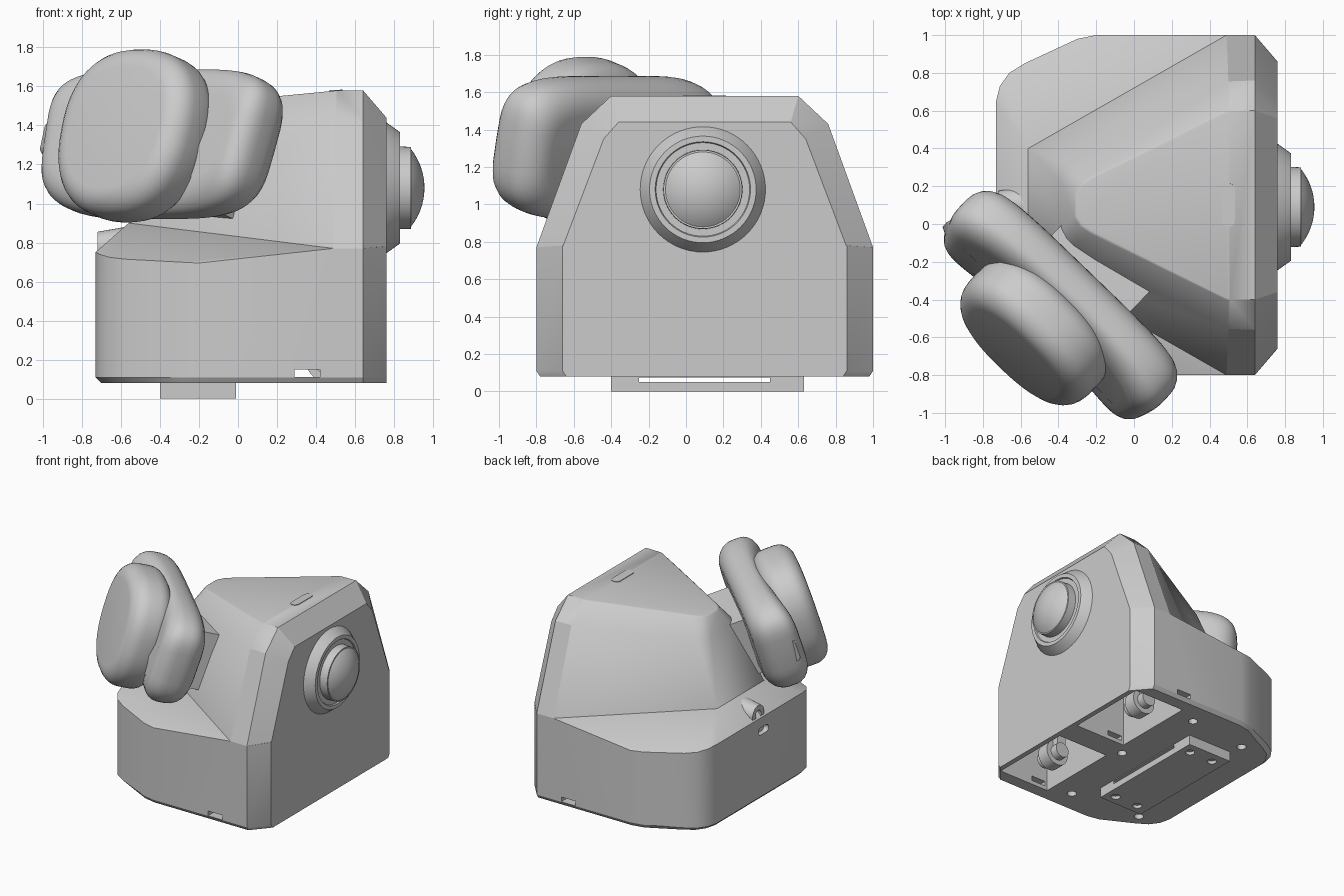
import bpy, bmesh, math
from mathutils import Vector, Matrix

if "Cube" in bpy.data.objects:
    bpy.data.objects.remove(bpy.data.objects["Cube"], do_unlink=True)

grey = bpy.data.materials.new("light_grey")
grey.use_nodes = True
grey.diffuse_color = (0.6, 0.6, 0.6, 1)
grey.node_tree.nodes["Principled BSDF"].inputs["Base Color"].default_value = (0.6, 0.6, 0.6, 1)
MID = 0.1  # y of the body's mirror plane


def smooth(ob, angle):
    bpy.ops.object.select_all(action='DESELECT')
    ob.select_set(True)
    bpy.context.view_layer.objects.active = ob
    bpy.ops.object.shade_smooth_by_angle(angle=math.radians(angle))


def finish(name, bm, angle=30):
    bmesh.ops.recalc_face_normals(bm, faces=bm.faces)
    me = bpy.data.meshes.new(name)
    bm.to_mesh(me)
    bm.free()
    me.materials.append(grey)
    ob = bpy.data.objects.new(name, me)
    bpy.context.collection.objects.link(ob)
    smooth(ob, angle)
    return ob


def hull(half_points):
    """Convex solid from (x, half width, z) points mirrored about MID."""
    bm = bmesh.new()
    for x, v, z in half_points:
        for s in (1, -1):
            bm.verts.new((x, MID + s * v, z))
    out = bmesh.ops.convex_hull(bm, input=bm.verts)
    junk = [v for v in out["geom_interior"] if isinstance(v, bmesh.types.BMVert)]
    bmesh.ops.delete(bm, geom=junk, context='VERTS')
    bmesh.ops.dissolve_limit(bm, angle_limit=math.radians(2), verts=bm.verts, edges=bm.edges)
    return bm


def add_box(bm, lo, hi, m=Matrix()):
    lo, hi = Vector(lo), Vector(hi)
    bmesh.ops.create_cube(bm, size=1, matrix=m @ Matrix.Translation((lo + hi) / 2) @ Matrix.Diagonal((*(hi - lo), 1)))


def add_cyl(bm, center, r1, r2, depth, axis='Z', seg=32):
    rot = {'X': Matrix.Rotation(math.pi / 2, 4, 'Y'), 'Y': Matrix.Rotation(math.pi / 2, 4, 'X'), 'Z': Matrix()}[axis]
    bmesh.ops.create_cone(bm, cap_ends=True, segments=seg, radius1=r1, radius2=r2, depth=depth,
                          matrix=Matrix.Translation(center) @ rot)


def add_capsule(bm, m, length, width, depth):
    """Stadium prism: long along local x, thick along local z."""
    r, h = width / 2, (length - width) / 2
    pts = []
    for i in range(18):
        a = -math.pi / 2 + math.pi * (i % 9) / 8 + (math.pi if i > 8 else 0)
        pts.append((r * math.cos(a) + (h if i < 9 else -h), r * math.sin(a)))
    rings = [[bm.verts.new(m @ Vector((x, y, z))) for x, y in pts] for z in (-depth / 2, depth / 2)]
    for ring in rings:
        bm.faces.new(ring)
    for i in range(18):
        j = (i + 1) % 18
        bm.faces.new((rings[0][i], rings[0][j], rings[1][j], rings[1][i]))


def cut(ob, bm):
    """Subtract a bmesh solid, then restore the sharp edges."""
    cutter = finish("cutter", bm)
    cutter.hide_render = True
    for m in list(ob.modifiers):
        ob.modifiers.remove(m)
    mod = ob.modifiers.new("cut", 'BOOLEAN')
    mod.operation, mod.solver, mod.object = 'DIFFERENCE', 'EXACT', cutter
    bpy.context.view_layer.objects.active = ob
    bpy.ops.object.modifier_apply(modifier=mod.name)
    bpy.data.objects.remove(cutter, do_unlink=True)
    smooth(ob, 25)


# Lower body: prism with sloping deck
rim = [(-0.2, 0.9, 0.695), (-0.3, 0.88, 0.70), (-0.58, 0.75, 0.715), (-0.66, 0.70, 0.725),
       (-0.71, 0.63, 0.74), (-0.73, 0.55, 0.75), (0.49, 0.9, 0.77), (0.64, 0.9, 0.77), (0.76, 0.76, 0.78)]
lower = rim + [(-0.56, 0.3, 0.9)]
lower += [(x, v, 0.11) for x, v, z in rim]
lower += [(x + (0.03 if x < -0.5 else 0), v - 0.02, 0.08) for x, v, z in rim]
base = finish("lower_body", hull(lower), 25)

# Wheel wells, screw holes and side slot in the lower body
bm = bmesh.new()
for s in (1, -1):
    a, b = sorted((MID + s * 0.1, MID + s * 0.78))
    add_box(bm, (0.27, a, 0.0), (0.72, b, 0.6))
for x, y in ((-0.42, 0.74), (-0.5, -0.54), (0.2, 0.1), (0.1, 0.8), (0.1, -0.6)):
    add_cyl(bm, (x, y, 0.08), 0.035, 0.035, 0.08, seg=20)
add_capsule(bm, Matrix.Translation((-0.73, 0.05, 0.64)) @ Matrix.Rotation(math.pi / 2, 4, 'Z')
            @ Matrix.Rotation(math.pi / 2, 4, 'X'), 0.13, 0.06, 0.08)
cut(base, bm)
bm = bmesh.new()
add_box(bm, (0.29, -1.2, 0.112), (0.42, 1.4, 0.15))
cut(base, bm)

# Upper body: wedge with chamfered side panel and softly rounded roof edges
bm = hull([
    (0.64, 0.9, 0.77), (0.64, 0.66, 1.43), (0.64, 0.5, 1.58),
    (0.76, 0.76, 0.77), (0.76, 0.54, 1.35), (0.76, 0.46, 1.44),
    (0.49, 0.9, 0.77), (0.50, 0.655, 1.43), (0.50, 0.5, 1.578),
    (-0.56, 0.3, 0.9), (-0.39, 0.13, 1.37), (-0.365, 0.19, 1.37), (-0.33, 0.225, 1.37),
    (-0.31, 0.06, 1.50), (-0.28, 0.11, 1.503), (-0.23, 0.145, 1.507)])
roof = [e for e in bm.edges if all(v.co.x < 0.6 and v.co.z > 1.45 for v in e.verts) and e.calc_face_angle(0) > 0.2]
bmesh.ops.bevel(bm, geom=roof, offset=0.035, segments=3, profile=0.5, affect='EDGES', clamp_overlap=True)
finish("upper_body", bm, 25)

# Roof button
bm = bmesh.new()
add_capsule(bm, Matrix.Translation((0.5, MID, 1.577)) @ Matrix.Rotation(-0.05, 4, 'Y')
            @ Matrix.Rotation(math.pi / 2, 4, 'Z'), 0.23, 0.07, 0.009)
finish("roof_button", bm)

# Side lens, turned about the x axis, ending in a shallow spherical cap
profile = [(0.74, 0.345), (0.76, 0.335), (0.83, 0.285), (0.83, 0.255), (0.82, 0.25), (0.82, 0.212),
           (0.885, 0.21)]
profile += [(0.635 + 0.32 * math.cos(a), 0.32 * math.sin(a)) for a in [0.675 * (1 - i / 10) for i in range(11)]]
bm = bmesh.new()
vs = [bm.verts.new((x, MID - 0.01 + r, 1.08)) for x, r in profile]
es = [bm.edges.new(p) for p in zip(vs, vs[1:])]
bmesh.ops.spin(bm, geom=vs + es, cent=(0, MID - 0.01, 1.08), axis=(1, 0, 0), angle=2 * math.pi, steps=64)
bmesh.ops.remove_doubles(bm, verts=bm.verts, dist=0.0005)
finish("side_lens", bm)

# Rear boss on the deck
bm = bmesh.new()
add_cyl(bm, (-0.62, 0.1, 0.78), 0.075, 0.11, 0.2, 'X')
boss = finish("cable_boss", bm)
bm = bmesh.new()
add_cyl(bm, (-0.73, 0.1, 0.78), 0.035, 0.035, 0.1, 'X', 20)
cut(boss, bm)

# Foot rail under the body
bm = bmesh.new()
add_box(bm, (-0.4, -0.4, 0.0), (-0.01, 0.63, 0.085))
foot = finish("foot_rail", bm)
bm = bmesh.new()
add_box(bm, (-0.5, -0.25, 0.05), (0.1, 0.45, 0.074))
for x, y in ((-0.3, -0.32), (-0.3, 0.54), (-0.09, -0.32), (-0.09, 0.54)):
    add_cyl(bm, (x, y, 0.0), 0.035, 0.035, 0.05, seg=20)
cut(foot, bm)

# Wheels in the wells
for s, side in ((1, "left"), (-1, "right")):
    bm = bmesh.new()
    y = MID + s * 0.5
    add_cyl(bm, (0.45, y, 0.19), 0.1, 0.1, 0.1, 'Y')
    for d in (1, -1):
        add_cyl(bm, (0.45, y + d * 0.08, 0.19), 0.06, 0.06, 0.06, 'Y')
    add_box(bm, (0.41, y - 0.1, 0.2), (0.49, y + 0.1, 0.62))
    finish("wheel_" + side, bm)

# Head frame: local x = width, y = forward, z = up, turned to the corner and tilted back
U = Vector((0.72, -0.694, 0))
f = Vector((-0.694, -0.72, 0))
t = math.radians(17)
F = f * math.cos(t) + Vector((0, 0, math.sin(t)))
W = Vector((0, 0, math.cos(t))) - f * math.sin(t)
HEAD = Matrix((U, F, W)).transposed().to_4x4()
HEAD.translation = (-0.38, -0.42, 1.3)


def pod(name, rings, power, lift=0.0, taper=0.0, waist=0.0, seg=64):
    """Superellipse rings (forward, half width, half height) lofted in the head frame."""
    bm = bmesh.new()
    wide = max(r[1] for r in rings)
    tall = max(r[2] for r in rings)
    loops = []
    for fl, hu, hw in rings:
        loop = []
        for i in range(seg):
            a = 2 * math.pi * i / seg
            c, s = math.cos(a), math.sin(a)
            u = hu * math.copysign(abs(c) ** (2 / power), c)
            w = hw * math.copysign(abs(s) ** (2 / power), s)
            d = fl
            if fl > 0:  # pinch the front side towards the middle
                d *= 1 - waist * (1 - min(1, (u / wide) ** 2))
            loop.append(bm.verts.new(HEAD @ Vector((u * (1 + taper * w / tall), d, w + lift))))
        loops.append(loop)
    for a, b in zip(loops, loops[1:]):
        for i in range(seg):
            j = (i + 1) % seg
            bm.faces.new((a[i], a[j], b[j], b[i]))
    bm.faces.new(loops[0])
    bm.faces.new(loops[-1])
    finish(name, bm, 40)


def rounded(f0, f1, hu, hw, r, steps=6):
    """Ring list of a slab with rounded rims."""
    arc = [k * math.pi / 2 / steps for k in range(steps + 1)]
    half = [(r * (1 - math.cos(a)), r * (1 - math.sin(a))) for a in arc]
    back = [(f0 + d, hu - x, hw - x) for d, x in half]
    front = [(f1 - d, hu - x, hw - x) for d, x in reversed(half)]
    return back + front


pod("head_shell", rounded(-0.15, 0.22, 0.735, 0.39, 0.15), 4.2, taper=0.05, waist=0.45)
pod("head_face", rounded(0.06, 0.385, 0.435, 0.445, 0.12), 2.4, lift=-0.02, taper=0.04)

# Ear button on the right end of the head
bm = bmesh.new()
add_capsule(bm, HEAD @ Matrix.Translation((-0.695, 0.12, 0.0)) @ Matrix.Rotation(0.5, 4, 'Z')
            @ Matrix.Rotation(math.pi / 2, 4, 'Y'), 0.18, 0.07, 0.06)
finish("ear_button", bm)

# Neck bracket between wedge and head
bm = bmesh.new()
add_box(bm, (-0.29, -0.42, -0.3), (0.29, 0.0, 0.16), HEAD)
finish("neck_bracket", bm)
